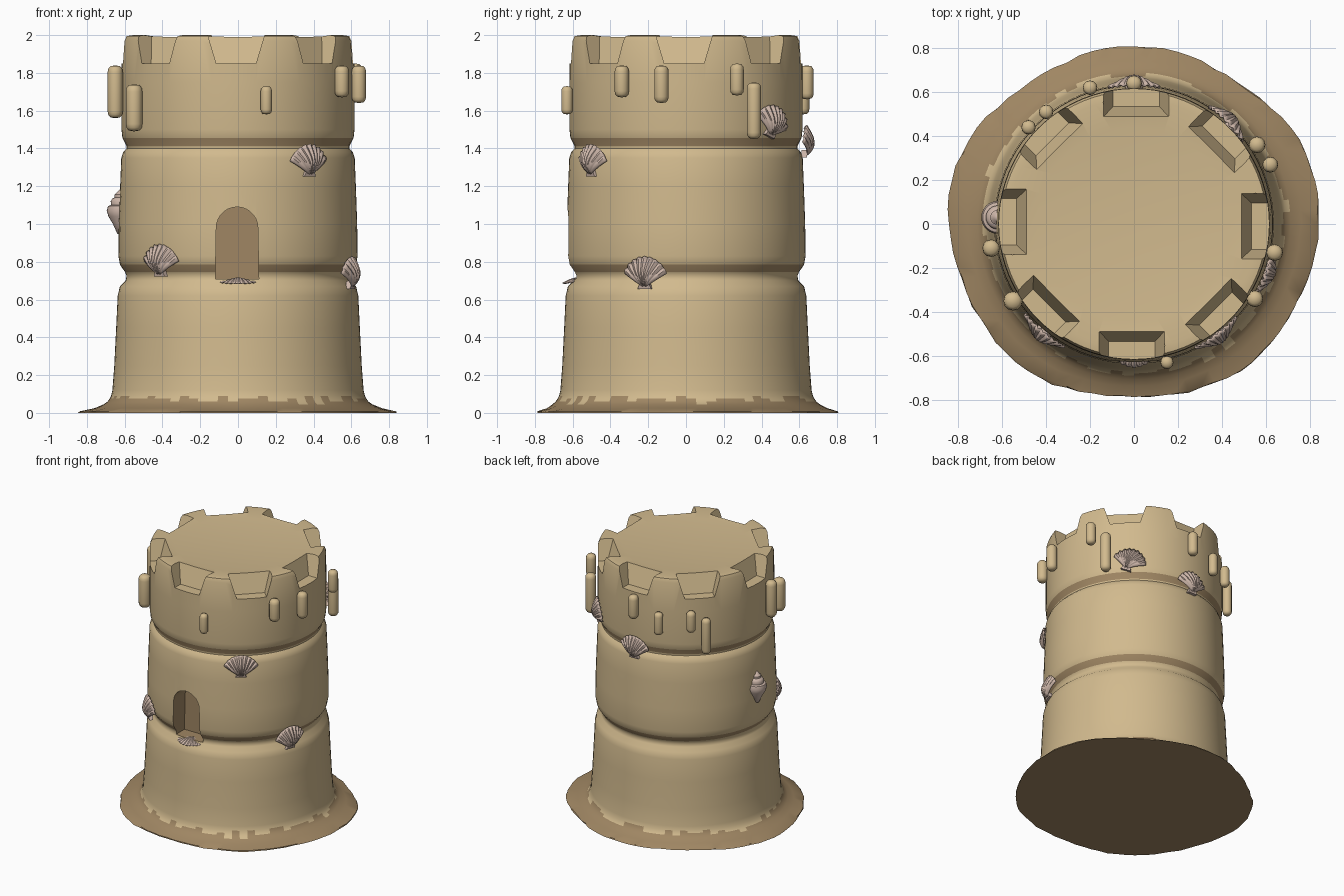
import bpy, bmesh, math, random
from mathutils import Matrix, Vector

random.seed(4)
if "Cube" in bpy.data.objects:
    bpy.data.objects.remove(bpy.data.objects["Cube"], do_unlink=True)


def material(name, rgb):
    m = bpy.data.materials.new(name)
    m.use_nodes = True
    m.diffuse_color = (*rgb, 1)
    m.node_tree.nodes["Principled BSDF"].inputs["Base Color"].default_value = (*rgb, 1)
    return m


SAND = material("dry sand", (0.64, 0.49, 0.27))
WET = material("wet sand", (0.35, 0.24, 0.125))
SHELL = material("pink shell", (0.60, 0.46, 0.39))


def make(name, bm, mats):
    bmesh.ops.recalc_face_normals(bm, faces=bm.faces)
    me = bpy.data.meshes.new(name)
    bm.to_mesh(me)
    bm.free()
    ob = bpy.data.objects.new(name, me)
    bpy.context.collection.objects.link(ob)
    for m in mats:
        me.materials.append(m)
    return ob


def smooth(ob, degrees=40):
    bpy.ops.object.select_all(action='DESELECT')
    ob.select_set(True)
    bpy.context.view_layer.objects.active = ob
    bpy.ops.object.shade_smooth_by_angle(angle=math.radians(degrees))


def lathe(profile, segs, warp=lambda r, z, a: r):
    """Spin (radius, height) points about z; zero radii close the ends."""
    bm = bmesh.new()
    rings = []
    for r, z in profile:
        ring = []
        for i in range(segs):
            a = math.tau * i / segs
            rr = warp(r, z, a)
            ring.append(bm.verts.new((rr * math.cos(a), rr * math.sin(a), z)))
        rings.append(ring)
    for lo, hi in zip(rings, rings[1:]):
        for i in range(segs):
            j = (i + 1) % segs
            bm.faces.new((lo[i], lo[j], hi[j], hi[i]))
    bmesh.ops.remove_doubles(bm, verts=bm.verts, dist=1e-5)
    return bm


def loft(bm, a, b, mat=0):
    """Solid between two matching polygons."""
    va, vb = [bm.verts.new(p) for p in a], [bm.verts.new(p) for p in b]
    n = len(va)
    faces = [bm.faces.new(va), bm.faces.new(vb[::-1])]
    faces += [bm.faces.new((va[i], vb[i], vb[(i + 1) % n], va[(i + 1) % n])) for i in range(n)]
    for f in faces:
        f.material_index = mat


# Tower body with spreading skirt, two grooves and a filled top
def skirt_warp(r, z, a):
    if r > 0.7:
        k = (r - 0.7) / 0.12
        return r + k * (0.022 * math.cos(2 * a) + 0.012 * math.sin(5 * a) + random.uniform(-0.006, 0.006))
    return r


body = [(0, 0), (0.82, 0), (0.815, 0.008), (0.75, 0.025), (0.71, 0.045), (0.69, 0.06),
        (0.68, 0.075), (0.672, 0.09), (0.665, 0.12), (0.655, 0.25), (0.645, 0.45),
        (0.637, 0.62), (0.625, 0.67), (0.595, 0.7), (0.59, 0.725), (0.598, 0.745),
        (0.625, 0.785), (0.633, 0.83), (0.631, 1.0), (0.624, 1.2), (0.618, 1.35),
        (0.608, 1.38), (0.59, 1.4), (0.59, 1.412), (0.612, 1.455), (0.617, 1.5),
        (0.617, 1.75), (0.615, 1.97), (0.605, 1.995), (0.57, 2.0), (0.44, 1.985), (0, 1.975)]
bm = lathe(body, 80, skirt_warp)
edge = [random.uniform(0.05, 0.095) for _ in range(80)]
for f in bm.faces:
    c = f.calc_center_median()
    column = int((math.atan2(c.y, c.x) % math.tau) / math.tau * 80) % 80
    damp = c.z < edge[column] or 0.74 < c.z < 0.79 or 1.41 < c.z < 1.455
    f.material_index = 1 if damp else 0
tower = make("tower_body", bm, [SAND, WET])

# Cutter for the eight battlement notches and the arched doorway
bm = bmesh.new()


def notch_section(half, inner, z, turn):
    pts = [(-half, -0.72), (half, -0.72), (half, -inner), (-half, -inner)]
    return [turn @ Vector((x - 0.01, y, z)) for x, y in pts]


for k in range(8):
    turn = Matrix.Rotation(k * math.pi / 4, 3, 'Z')
    loft(bm, notch_section(0.105, 0.535, 1.85, turn), notch_section(0.165, 0.47, 2.05, turn))
arch = [(-0.115, 0.71), (0.115, 0.71)]
arch += [(0.11 * math.cos(t), 0.98 + 0.11 * math.sin(t)) for t in
         [math.pi * i / 14 for i in range(15)]]
loft(bm, [(x - 0.005, -0.8, z) for x, z in arch], [(x - 0.005, -0.48, z) for x, z in arch], 1)
cutter = make("opening_cutter", bm, [SAND, WET])
cutter.hide_render = True
cutter.hide_set(True)

cut = tower.modifiers.new("openings", 'BOOLEAN')
cut.operation = 'DIFFERENCE'
cut.solver = 'EXACT'
cut.object = cutter
bpy.context.view_layer.objects.active = tower
bpy.ops.object.modifier_apply(modifier=cut.name)
bpy.data.objects.remove(cutter, do_unlink=True)
smooth(tower, 35)

# Sand drips stuck around the battlements: x, y, bottom, top, radius
drips = [(0.62, 0.27, 1.68, 1.85, 0.036), (0.56, 0.36, 1.45, 1.75, 0.038),
         (0.64, -0.13, 1.64, 1.84, 0.038), (0.55, -0.34, 1.67, 1.84, 0.038),
         (0.15, -0.63, 1.58, 1.73, 0.03), (-0.55, -0.35, 1.49, 1.74, 0.044),
         (-0.65, -0.11, 1.56, 1.84, 0.04), (-0.48, 0.44, 1.44, 1.71, 0.033),
         (-0.4, 0.51, 1.61, 1.77, 0.033), (-0.2, 0.62, 1.58, 1.75, 0.033),
         (0, 0.64, 1.66, 1.84, 0.036)]
for n, (x, y, lo, hi, rad) in enumerate(drips):
    half = [(rad * s, rad * c) for s, c in ((0, 0), (0.65, 0.12), (0.92, 0.45), (1, 0.9))]
    profile = [(r, lo + d) for r, d in half] + [(r, hi - d) for r, d in half[::-1]]
    drip = make(f"sand_drip_{n + 1}", lathe(profile, 12), [SAND])
    drip.location = (x, y, 0)
    smooth(drip, 60)


# Ribbed fan shells, hinge at the origin and bulging toward -y
def fan_shell(name, matrix, width=0.12, height=0.16, curve=0.8):
    bm = bmesh.new()
    cols, rows, ribs = 36, 7, 9
    grid = []
    for j in range(rows + 1):
        u = 0.06 + 0.94 * j / rows
        row = []
        for i in range(cols + 1):
            s = 2 * i / cols - 1
            a = s * math.radians(62)
            rib = math.cos(s * ribs * math.pi)
            reach = u * (1 + 0.02 * rib * u)
            x = width * math.sin(a) / math.sin(math.radians(62)) * reach
            z = height * math.cos(a) * reach
            dome = 0.042 * math.sin(math.pi * u ** 0.8) * (1 - 0.75 * s * s)
            row.append(bm.verts.new((x, curve * x * x - dome - 0.005 * rib * u - 0.008, z)))
        grid.append(row)
    for a, b in zip(grid, grid[1:]):
        for i in range(cols):
            bm.faces.new((a[i], a[i + 1], b[i + 1], b[i]))
    # Small hinge wings
    loft(bm, [(-0.035, -0.012, -0.006), (0.035, -0.012, -0.006), (0.018, -0.02, 0.03), (-0.018, -0.02, 0.03)],
         [(-0.035, 0.01, -0.006), (0.035, 0.01, -0.006), (0.018, 0.01, 0.03), (-0.018, 0.01, 0.03)])
    ob = make(name, bm, [SHELL])
    ob.matrix_world = matrix
    thick = ob.modifiers.new("thickness", 'SOLIDIFY')
    thick.thickness = 0.008
    thick.offset = 0
    smooth(ob, 50)


# Angle around from the front, radius, hinge height, roll
wall_shells = [(-40, 0.635, 0.73, 0), (37, 0.62, 1.26, 0), (70, 0.63, 0.665, 0),
               (135, 0.62, 1.47, 20), (180, 0.625, 1.36, 0)]
for n, (ang, rad, z, roll) in enumerate(wall_shells):
    place = (Matrix.Rotation(math.radians(ang), 4, 'Z') @ Matrix.Translation((0, -rad, z))
             @ Matrix.Rotation(math.radians(roll), 4, 'Y'))
    fan_shell(f"fan_shell_{n + 1}", place)

# Shell lying flat as the doorstep
fan_shell("doorstep_shell", Matrix.Translation((0, -0.53, 0.695)) @ Matrix.Rotation(math.radians(97), 4, 'X')
          @ Matrix.Scale(-1, 4, (0, 1, 0)) @ Matrix.Scale(0.5, 4, (0, 1, 0)), 0.1, 0.12, 0)

# Coiled shell pressed into the right side
whelk = [(0, 0.94), (0.02, 0.95), (0.042, 1.0), (0.066, 1.04), (0.075, 1.07), (0.068, 1.095),
         (0.052, 1.1), (0.054, 1.12), (0.046, 1.135), (0.033, 1.14), (0.034, 1.155),
         (0.018, 1.17), (0, 1.19)]
coil = make("coiled_shell", lathe(whelk, 24), [SHELL])
coil.location = (-0.62, 0.03, 0)
smooth(coil, 50)
